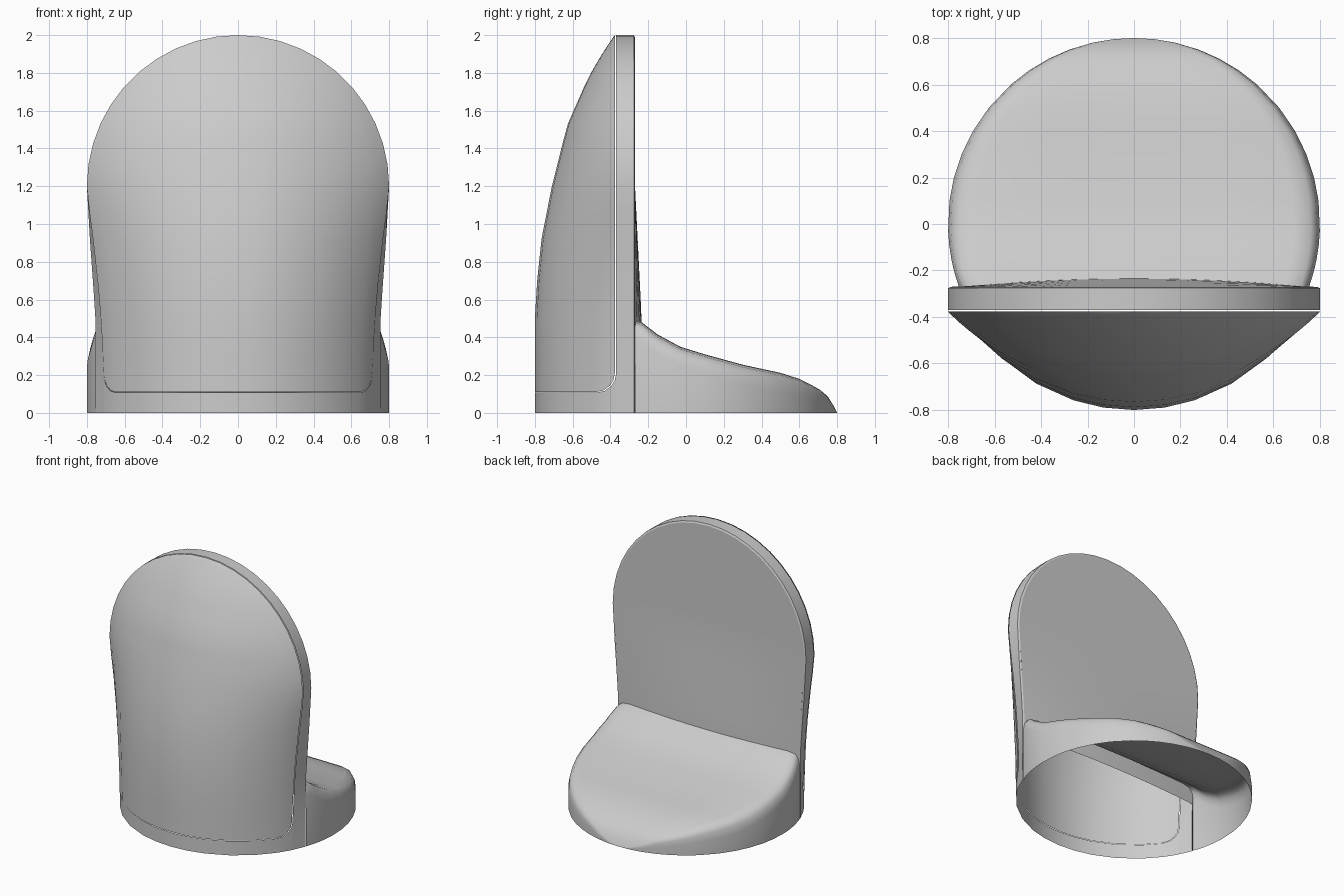
import bpy, bmesh, math

cube = bpy.data.objects.get("Cube")
if cube:
    bpy.data.objects.remove(cube, do_unlink=True)

R = 0.8          # radius of the base and of the arch
ARCH_Z = 1.2     # height where the arch begins
Y_FRONT, Y_REAR = -0.37, -0.27

grey = bpy.data.materials.new("plain grey")
grey.use_nodes = True
grey.diffuse_color = (0.6, 0.6, 0.6, 1)
grey.node_tree.nodes["Principled BSDF"].inputs["Base Color"].default_value = (0.6, 0.6, 0.6, 1)


def lerp_table(table, v):
    """Straight interpolation through (position, value) pairs."""
    if v <= table[0][0]:
        return table[0][1]
    for (a, fa), (b, fb) in zip(table, table[1:]):
        if v <= b:
            return fa + (fb - fa) * (v - a) / (b - a)
    return table[-1][1]


def sheet(name, rows, flip=False, angle=40):
    """Skin a list of equal-length point rows."""
    bm = bmesh.new()
    vs = [[bm.verts.new(p) for p in row] for row in rows]
    for a, b in zip(vs, vs[1:]):
        for j in range(len(a) - 1):
            quad = [a[j], a[j + 1], b[j + 1], b[j]]
            bm.faces.new(quad[::-1] if flip else quad)
    bmesh.ops.remove_doubles(bm, verts=bm.verts, dist=0.0005)
    mesh = bpy.data.meshes.new(name)
    bm.to_mesh(mesh)
    bm.free()
    mesh.materials.append(grey)
    ob = bpy.data.objects.new(name, mesh)
    bpy.context.collection.objects.link(ob)
    bpy.ops.object.select_all(action='DESELECT')
    ob.select_set(True)
    bpy.context.view_layer.objects.active = ob
    bpy.ops.object.shade_smooth_by_angle(angle=math.radians(angle))
    return ob


# Half widths of the front and rear edges of the upright rim
FRONT_W = [(0, .71), (.2, .71), (.45, .722), (.65, .738), (.9, .765), (1.05, .785), (1.2, .8)]
REAR_W = [(0, .753), (.5, .755), (.7, .768), (.9, .783), (1.2, .8)]
# Front bulge of the shield, and top line of the foot
BULGE = [(0, -.8), (.5, -.8), (.7, -.788), (.92, -.765), (1.2, -.71), (1.52, -.63),
         (1.77, -.52), (1.9, -.445), (2, -.378)]
FOOT_TOP = [(-.27, .49), (-.235, .48), (-.15, .415), (-.03, .35), (.1, .31), (.3, .255),
            (.5, .212), (.6, .18), (.7, .13), (.76, .08), (.8, 0)]


def half_width(table, z):
    if z > ARCH_Z:
        return math.sqrt(max(0, R * R - (z - ARCH_Z) ** 2))
    return lerp_table(table, z)


def bow(z, u, edge_y=-.377):
    """Point on a circular arc spanning the shield's width at height z."""
    w = half_width(FRONT_W, z)
    h = edge_y - lerp_table(BULGE, z)
    if w < .001 or h < .001:
        return (u * w, edge_y, z)
    r = (w * w + h * h) / (2 * h)
    a = math.asin(min(1, w / r)) * u
    return (r * math.sin(a), edge_y - h + r - r * math.cos(a), z)


def seam(u):
    """Lower edge of the shield, with rounded corners."""
    t = max(0, (abs(u) - .86) / .14)
    return .11 + .1 * (1 - math.sqrt(max(0, 1 - t * t)))


COLS = [-1, -.99, -.965, -.92, -.86, -.7, -.5, -.3, -.15, 0]
COLS += [-u for u in COLS[-2::-1]]
LOW_Z = [.3, .5, .7, .92, 1.06, 1.2]
ARCH = [ARCH_Z + R * math.sin(math.radians(90 * i / 11)) for i in range(1, 12)]

# Bulging shield
rows = [[bow(seam(u), u) for u in COLS]]
rows += [[bow(z, u) for u in COLS] for z in LOW_Z + ARCH]
sheet("front_shield", rows)

# Low wall under the shield
sheet("front_base_wall", [[bow(0, u, Y_FRONT) for u in COLS],
                          [bow(seam(u) - .003, u, Y_FRONT) for u in COLS]])

# Arched rim between the shield and the back panel
side_z = [0, .1, .2, .35, .5, .65, .8, .92, 1.06, 1.2] + ARCH
path = [(-1, z) for z in side_z] + [(1, z) for z in side_z[-2::-1]]
lip = .012
rim = []
for y, table, inset in [(Y_FRONT, FRONT_W, 0), (Y_REAR - lip / 2, REAR_W, 0), (Y_REAR, REAR_W, lip)]:
    row = []
    for s, z in path:
        w = half_width(table, z)
        k = 1 - inset / R if z > ARCH_Z else 1
        row.append((s * (w * k if z > ARCH_Z else w - inset), y, ARCH_Z + (z - ARCH_Z) * k))
    rim.append(row)
sheet("arched_rim", rim, angle=30)

# Back panel, bowing slightly outwards near the foot
rows = []
for z in [.36, .48, .6, .8, 1, 1.2] + ARCH:
    k = 1 - lip / R if z > ARCH_Z else 1
    w = half_width(REAR_W, z) * k - (0 if z > ARCH_Z else lip)
    out = .035 * max(0, min(1, (1.2 - z) / .7))
    rows.append([(w * u, Y_REAR + out * (1 - u * u), ARCH_Z + (z - ARCH_Z) * k)
                 for u in [i / 6 for i in range(-6, 7)]])
sheet("back_panel", rows, flip=True)

# Rounded foot sloping down towards the rear, open underneath
SECTION = [(1, None), (1, 1), (.985, .45), (.95, .13), (.86, .02), (.5, 0)]
rows = []
for y in [-.27, -.235, -.19, -.15, -.09, -.03, .1, .2, .3, .4, .5, .6, .66, .71, .75, .78, .795, .8]:
    c = math.sqrt(max(0, R * R - y * y))
    top = lerp_table(FOOT_TOP, y)
    drop = min(.1, .45 * top)
    half = [(c * k, y, 0 if d is None else top - drop * d) for k, d in SECTION]
    rows.append([(-x, yy, z) for x, yy, z in half] + [(0, y, top)] + half[::-1])
sheet("sloping_foot", rows, angle=60)
